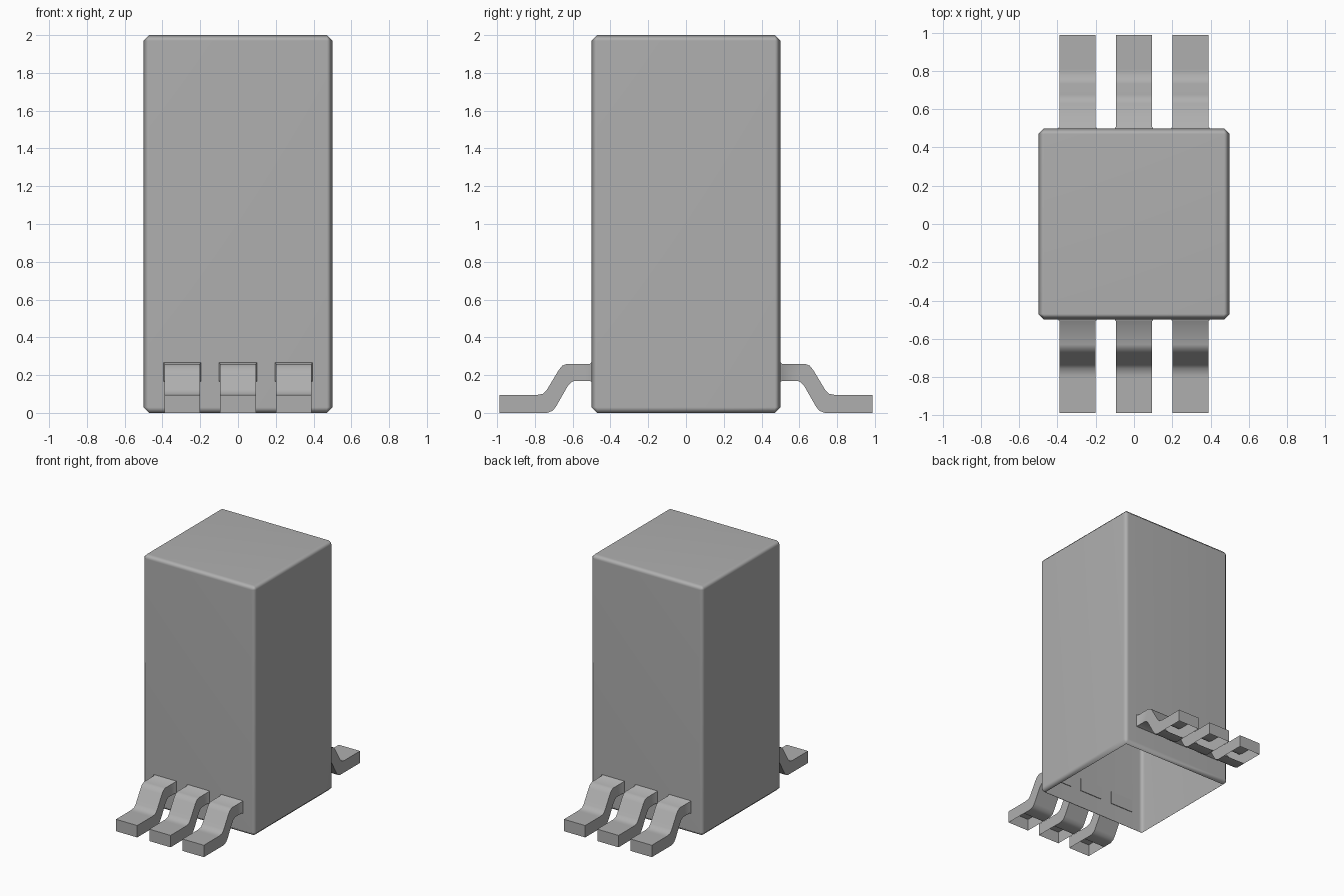
import bpy, bmesh, math

if "Cube" in bpy.data.objects:
    bpy.data.objects.remove(bpy.data.objects["Cube"])

# Matching top and underside stations of the bent pin, as (y, z)
TOP = [(.495, .266), (.502, .266), (.508, .26), (.63, .26), (.655, .25), (.675, .225),
       (.735, .125), (.755, .102), (.79, .095), (.81, .095), (.987, .095)]
LOW = [(.495, .165), (.502, .165), (.508, .17), (.59, .17), (.61, .16), (.627, .14),
       (.687, .035), (.705, .012), (.735, 0), (.81, 0), (.987, 0)]

# Darker grey shared by every part
grey = bpy.data.materials.new("dark_grey")
grey.diffuse_color = (.43, .43, .43, 1)
grey.use_nodes = True
grey.node_tree.nodes["Principled BSDF"].inputs["Base Color"].default_value = grey.diffuse_color


def finish(bm, name, angle):
    mesh = bpy.data.meshes.new(name)
    bm.to_mesh(mesh)
    bm.free()
    mesh.materials.append(grey)
    ob = bpy.data.objects.new(name, mesh)
    bpy.context.collection.objects.link(ob)
    bpy.ops.object.select_all(action='DESELECT')
    bpy.context.view_layer.objects.active = ob
    ob.select_set(True)
    bpy.ops.object.shade_smooth_by_angle(angle=math.radians(angle))
    return ob


def pin(name, x, side):
    bm = bmesh.new()
    rings = []
    for i, ((ty, tz), (ly, lz)) in enumerate(zip(TOP, LOW)):
        w = .1 if i < 2 else .094  # small collar at the body wall
        rings.append([bm.verts.new((x + sx * w, side * y, z)) for sx, y, z in
                      ((-1, ty, tz), (1, ty, tz), (1, ly, lz), (-1, ly, lz))])
    for a, b in zip(rings, rings[1:]):
        for k in range(4):
            # the sole of the foot stays open
            if k == 2 and b is rings[-1]:
                continue
            n = (k + 1) % 4
            bm.faces.new((a[k], a[n], b[n], b[k]))
    bm.faces.new(rings[0])
    bm.faces.new(rings[-1])
    bmesh.ops.recalc_face_normals(bm, faces=bm.faces)
    # an open shell can be recalculated inside out: the toe must face outward
    bm.normal_update()
    toe = max(bm.faces, key=lambda f: abs(f.calc_center_median().y))
    if toe.normal.y * side < 0:
        bmesh.ops.reverse_faces(bm, faces=bm.faces)
    finish(bm, name, 50)


# Body: tall block with chamfered edges and an open underside
bm = bmesh.new()
bmesh.ops.create_cube(bm, size=1)
for v in bm.verts:
    v.co.z = (v.co.z + .5) * 2
bmesh.ops.bevel(bm, geom=bm.edges[:], offset=.03, segments=1, profile=.5, affect='EDGES')
bm.normal_update()
bmesh.ops.delete(bm, geom=[f for f in bm.faces if f.normal.z < -.99], context='FACES')
body = finish(bm, "body", 60)
# keep the large faces flat and shade only the chamfers round
body.modifiers.new("flat_faces", 'WEIGHTED_NORMAL').keep_sharp = True

# Three pins on the front and three on the back
for side, label in ((-1, "front"), (1, "back")):
    for i in range(3):
        pin(f"{label}_pin_{i + 1}", (i - 1) * .295, side)
